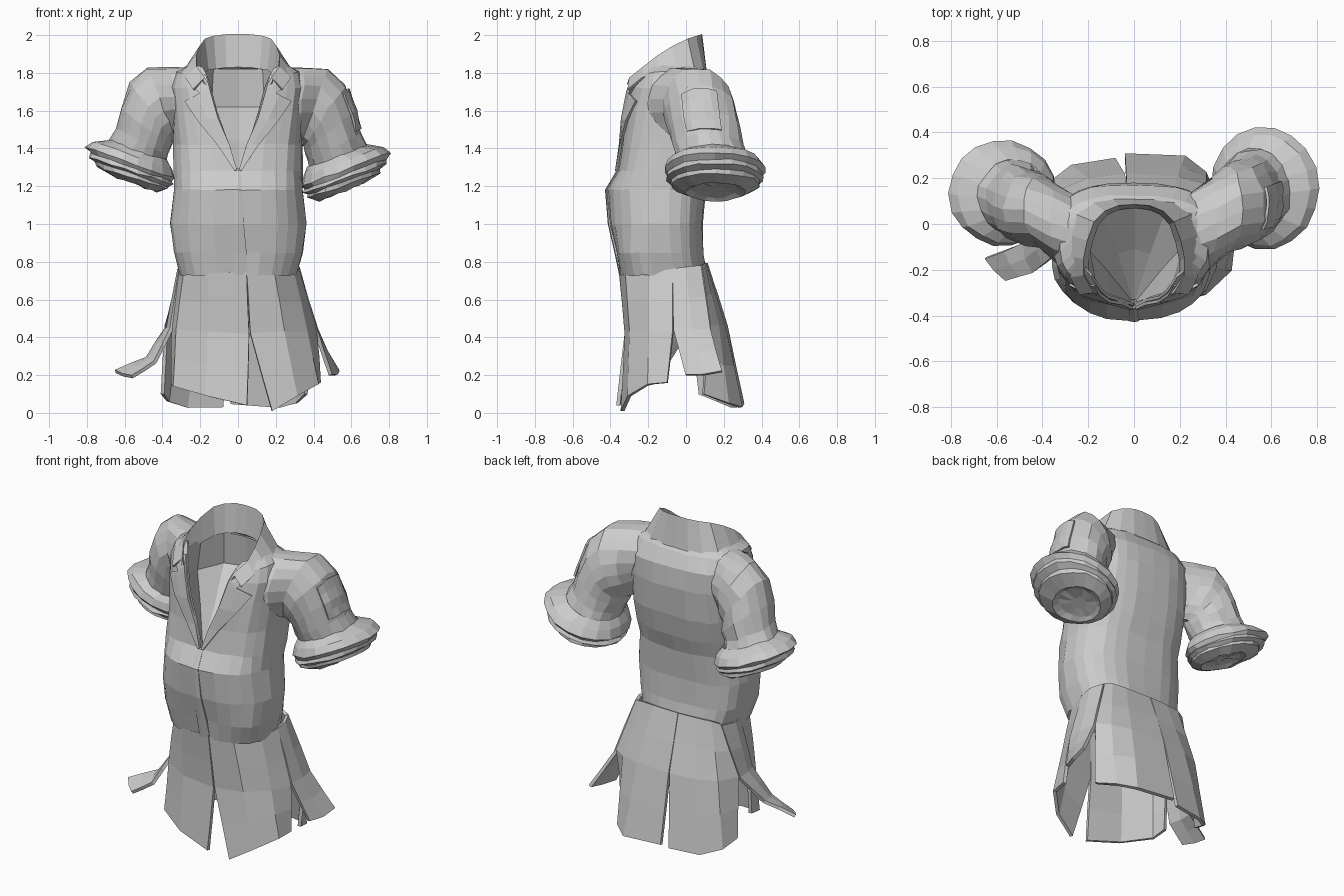
import bpy, bmesh, math, random
from mathutils import Vector

random.seed(4)


def make(name, rows, closed=False, cap=False, thick=0.0, jitter=0.0):
    """Skin a grid of points (list of rows) into one object."""
    bm = bmesh.new()
    grid = [[bm.verts.new(Vector(p) + Vector([random.uniform(-jitter, jitter) for _ in range(3)]))
             for p in row] for row in rows]
    n = len(rows[0])
    for r0, r1 in zip(grid, grid[1:]):
        for i in range(n if closed else n - 1):
            j = (i + 1) % n
            bm.faces.new((r0[i], r0[j], r1[j], r1[i]))
    if cap:
        bm.faces.new(grid[-1])
    bmesh.ops.recalc_face_normals(bm, faces=bm.faces)
    me = bpy.data.meshes.new(name)
    bm.to_mesh(me)
    bm.free()
    ob = bpy.data.objects.new(name, me)
    bpy.context.collection.objects.link(ob)
    if thick:
        m = ob.modifiers.new("thickness", 'SOLIDIFY')
        m.thickness = thick
        m.offset = 0
    return ob


def lerp(a, b, t):
    return tuple(p + (q - p) * t for p, q in zip(a, b))


def mirror(rows):
    return [[(-x, y, z) for x, y, z in r] for r in rows]


# Torso: z front, z side, z back, half width, front y, back y, half opening
BODY = [
    (.73, .73, .76, .300, -.340, .10, .004),
    (.85, .85, .85, .335, -.365, .085, .004),
    (1.0, 1.0, 1.0, .355, -.400, .08, .004),
    (1.18, 1.18, 1.18, .335, -.415, .10, .004),
    (1.28, 1.28, 1.28, .335, -.355, .13, .006),
    (1.42, 1.42, 1.42, .335, -.335, .16, .05),
    (1.60, 1.60, 1.60, .335, -.325, .175, .11),
    (1.72, 1.72, 1.72, .345, -.300, .165, .145),
    (1.78, 1.80, 1.80, .320, -.275, .12, .165),
    (1.80, 1.85, 1.83, .240, -.260, .09, .185)]
P = .72


def body_row(r, n=26):
    zf, zs, zb, w, yf, yb, gap = r
    a0 = math.asin((gap / w) ** (1 / P))
    pf = 1.1 if .9 < zf < 1.25 else P       # the belly comes to a centre ridge
    out = []
    for i in range(n + 1):
        a = a0 + (2 * math.pi - 2 * a0) * i / n
        s, c = math.sin(a), math.cos(a)
        z = zs + ((zf if c > 0 else zb) - zs) * c * c
        p = pf if c > 0 else .62
        out.append((math.copysign(w * abs(s) ** P, s),
                    (yf + yb) / 2 - math.copysign((yb - yf) / 2 * abs(c) ** p, c), z))
    return out


def front_y(x, z):
    for a, b in zip(BODY, BODY[1:]):
        if a[0] <= z <= b[0]:
            break
    _, _, _, w, yf, yb, _ = lerp(a, b, min(1, (z - a[0]) / (b[0] - a[0])))
    s = (x / w) ** (1 / P)
    return (yf + yb) / 2 - (yb - yf) / 2 * math.sqrt(1 - s * s) ** P


make("torso", [body_row(r) for r in BODY], thick=.014, jitter=.004)

# Front overlap strip, drifting sideways toward the waist
make("front_overlap", [[(-.02, r[4] - .004, r[0]), (.004, r[4] - .008, r[0]), (x, r[4] - .004, r[0])]
                       for r, x in zip(BODY[:5], (.05, .045, .03, .02, .01))], thick=.012)

# Lining: closes the neck opening from the inner back down to the front button
LINING = [[(.20, -.25, 1.79), (.20, -.07, 1.83), (.13, .05, 1.82), (0, .07, 1.82)],
          [(.16, -.29, 1.70), (.21, -.10, 1.62), (.14, .06, 1.62), (0, .10, 1.62)],
          [(.10, -.31, 1.55), (.12, -.20, 1.47), (.07, -.13, 1.45), (0, -.11, 1.44)],
          [(.012, -.34, 1.30), (.010, -.335, 1.29), (.006, -.33, 1.29), (0, -.33, 1.29)]]
make("lining", [r + mirror([r])[0][-2::-1] for r in LINING])

# Lapels: inner and outer edge (x, z), laid on the chest
LAPEL = [(.17, 1.79, .25, 1.74), (.155, 1.74, .20, 1.69), (.145, 1.70, .28, 1.65),
         (.105, 1.56, .215, 1.55), (.045, 1.42, .11, 1.42), (.006, 1.29, .016, 1.28)]
lapel = []
for xi, zi, xo, zo in LAPEL:
    pts = [lerp((xi, zi), (xo, zo), t) for t in (0, .5, 1)]
    lapel.append([(x, front_y(x, z) - .014, z) for x, z in pts])
make("lapel_right", lapel, thick=.014)
make("lapel_left", mirror(lapel), thick=.014)

# Collar: standing fold around the neck, from back centre to the front point
TOP = [(0, .085, 2.0), (.07, .08, 1.998), (.13, .055, 1.99), (.175, .01, 1.975),
       (.205, -.07, 1.935), (.222, -.15, 1.885), (.222, -.22, 1.83), (.18, -.30, 1.77)]
LOW = [(0, .105, 1.79), (.09, .105, 1.79), (.18, .09, 1.80), (.25, .04, 1.82),
       (.272, -.05, 1.825), (.28, -.14, 1.81), (.275, -.23, 1.77), (.235, -.305, 1.71)]
INNER = [(x * .92, y - .01, z - d) for (x, y, z), d in
         zip(TOP, (.17, .17, .17, .16, .14, .11, .07, .03))]
half = [list(r) for r in zip(LOW, TOP, INNER)]
make("collar", mirror(half[:0:-1]) + half, thick=.014)

# Sleeves and cuffs: outer x, z, inner x, z, centre y, half depth
SLEEVE = [(.24, 1.83, .29, 1.44, -.04, .19), (.36, 1.83, .31, 1.43, .005, .20),
          (.48, 1.825, .33, 1.42, .065, .185), (.57, 1.74, .345, 1.41, .08, .19),
          (.62, 1.60, .355, 1.38, .10, .19), (.65, 1.48, .37, 1.33, .115, .185),
          (.69, 1.40, .38, 1.28, .14, .19)]
CUFF = [(.68, 1.42, .37, 1.30, .14, .19), (.77, 1.41, .345, 1.25, .15, .245),
        (.81, 1.38, .335, 1.20, .155, .27), (.785, 1.345, .355, 1.185, .155, .25),
        (.79, 1.32, .345, 1.165, .155, .26), (.755, 1.295, .37, 1.155, .155, .235),
        (.75, 1.27, .37, 1.14, .155, .235), (.67, 1.215, .43, 1.12, .155, .16),
        (.64, 1.225, .45, 1.14, .155, .12), (.57, 1.20, .50, 1.17, .155, .05)]


def tube_row(s, side, angles, grow=1.0):
    ox, oz, ix, iz, yc, hy = s
    out = []
    for a in angles:
        c = math.cos(a) * grow / 2
        x, z = (ox + ix) / 2 + c * (ox - ix), (oz + iz) / 2 + c * (oz - iz)
        y = yc + math.sin(a) * hy * grow
        if side < 0:      # the other arm hangs slightly higher and further forward
            y, z = y * .86, z + .045 * (1.84 - z) / .7
        out.append((side * x, y, z))
    return out


RING = [2 * math.pi * i / 18 for i in range(18)]
for side, tag in ((1, "right"), (-1, "left")):
    make("sleeve_" + tag, [tube_row(s, side, RING) for s in SLEEVE], closed=True, jitter=.008)
    make("cuff_" + tag, [tube_row(s, side, RING) for s in CUFF], closed=True, cap=True, jitter=.005)

# Stitched patch on the right sleeve
arc = [-.6 + .2 * i for i in range(6)]
make("sleeve_patch", [tube_row(lerp(SLEEVE[3], SLEEVE[4], t), 1, arc, 1.03) for t in (.2, .6, 1)]
     + [tube_row(lerp(SLEEVE[4], SLEEVE[5], t), 1, arc, 1.03) for t in (.4, .8)],
     thick=.012, jitter=.004)


# Skirt panels: each column runs from the waist down to the hem
def panel(name, *cols):
    fine = []
    for c in cols:
        fine.append([p for a, b in zip(c, c[1:]) for p in (a, lerp(a, b, .5))] + [c[-1]])
    make(name, fine, thick=.02, jitter=.002)


panel("front_panel_right",
      [(.045, -.345, .75), (.065, -.315, .42), (.18, -.335, .01)],
      [(.19, -.31, .74), (.24, -.29, .43), (.31, -.30, .09)],
      [(.29, -.19, .74), (.36, -.19, .43), (.42, -.20, .15)],
      [(.315, -.07, .76), (.41, -.07, .43), (.43, -.10, .16)])
panel("front_panel_left",
      [(.045, -.345, .75), (.06, -.315, .42), (.05, -.36, .04)],
      [(-.15, -.325, .74), (-.16, -.30, .43), (-.17, -.32, .09)],
      [(-.28, -.21, .74), (-.32, -.21, .44), (-.335, -.23, .14)],
      [(-.305, -.08, .76), (-.345, -.12, .44), (-.345, -.14, .16)])
panel("side_panel_right",
      [(.315, -.07, .76), (.41, -.065, .44), (.49, 0, .20)],
      [(.315, 0, .77), (.415, .03, .44), (.52, .09, .20)],
      [(.285, .075, .78), (.40, .13, .44), (.53, .19, .22)])
panel("side_panel_left",
      [(-.305, -.09, .76), (-.35, -.14, .45), (-.44, -.21, .27), (-.56, -.245, .19)],
      [(-.31, -.03, .76), (-.37, -.07, .45), (-.47, -.15, .28), (-.61, -.20, .20)],
      [(-.285, .07, .77), (-.38, .02, .45), (-.48, -.08, .29), (-.65, -.15, .22)])
panel("back_panel_right",
      [(-.025, .105, .79), (-.035, .21, .46), (-.04, .30, .05)],
      [(.15, .10, .79), (.19, .20, .46), (.22, .29, .03)],
      [(.24, .09, .79), (.31, .165, .46), (.31, .22, .05)],
      [(.285, .075, .78), (.385, .12, .46), (.36, .09, .10)])
panel("back_panel_left",
      [(-.025, .105, .79), (-.037, .21, .46), (-.08, .28, .03)],
      [(-.15, .10, .79), (-.20, .19, .46), (-.27, .25, .03)],
      [(-.24, .09, .79), (-.32, .14, .46), (-.37, .17, .06)],
      [(-.285, .07, .78), (-.38, .03, .46), (-.40, .07, .10)])
